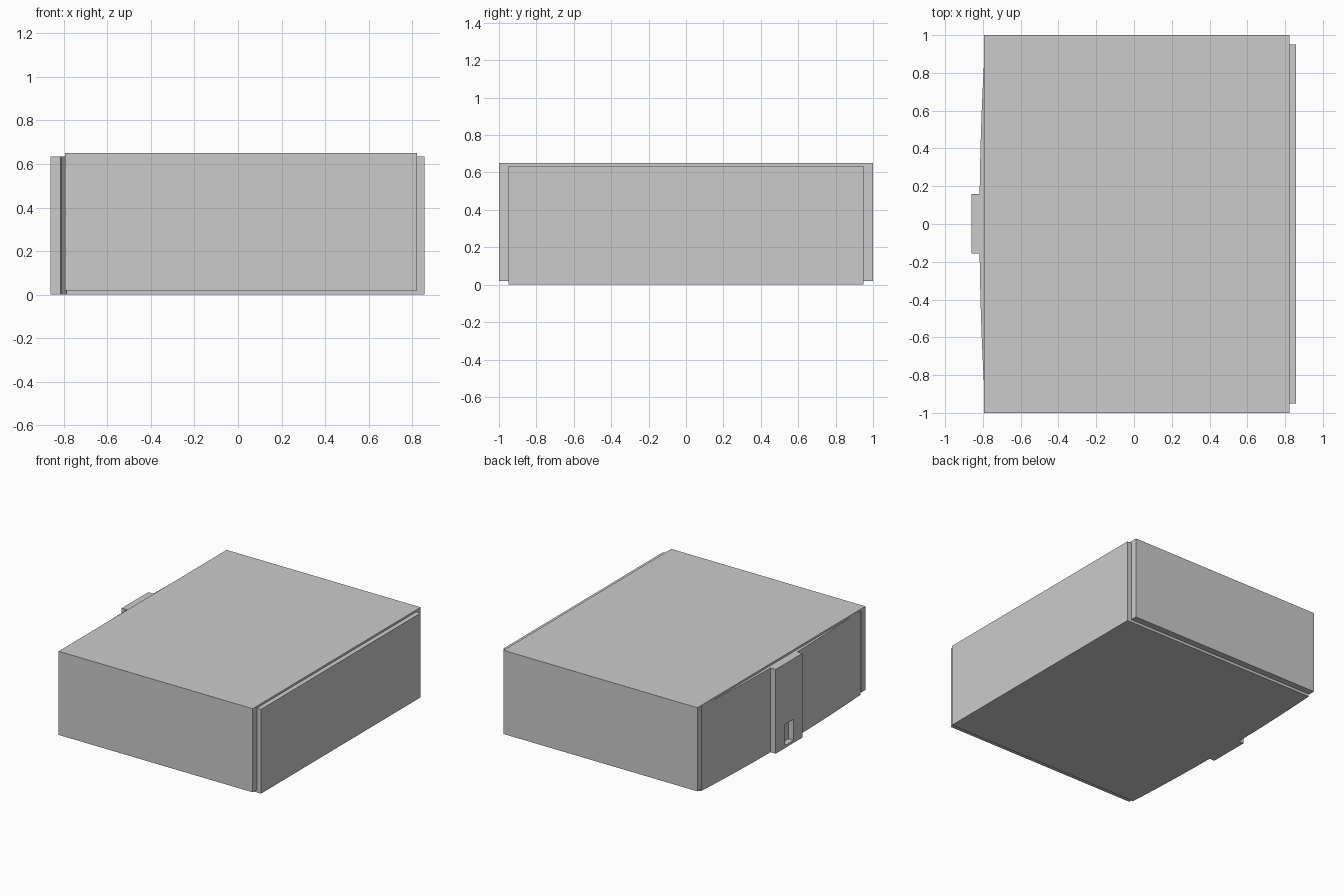
import bpy, bmesh

if "Cube" in bpy.data.objects:
    bpy.data.objects.remove(bpy.data.objects["Cube"])


def prism(name, profile, axis, lo, hi):
    """Extrude a closed 2D profile along the x or z axis."""
    bm = bmesh.new()
    if axis == 'x':
        pts = [(lo, a, b) for a, b in profile]
        move = (hi - lo, 0, 0)
    else:
        pts = [(a, b, lo) for a, b in profile]
        move = (0, 0, hi - lo)
    face = bm.faces.new([bm.verts.new(p) for p in pts])
    ext = bmesh.ops.extrude_face_region(bm, geom=[face])
    verts = [v for v in ext['geom'] if isinstance(v, bmesh.types.BMVert)]
    bmesh.ops.translate(bm, verts=verts, vec=move)
    bmesh.ops.recalc_face_normals(bm, faces=bm.faces)
    mesh = bpy.data.meshes.new(name)
    bm.to_mesh(mesh)
    bm.free()
    obj = bpy.data.objects.new(name, mesh)
    bpy.context.collection.objects.link(obj)
    return obj


def rect(a0, a1, b0, b1):
    return [(a0, b0), (a1, b0), (a1, b1), (a0, b1)]


# Cover: top and two side walls as an upside-down U
W, H, INNER_Y, INNER_Z = 1.0, 0.65, 0.95, 0.635
u_shape = [(-W, 0.02), (-W, H), (W, H), (W, 0.02),
           (INNER_Y, 0.02), (INNER_Y, INNER_Z), (-INNER_Y, INNER_Z), (-INNER_Y, 0.02)]
prism("cover", u_shape, 'x', -0.795, 0.822)

# Body: inner block with flat right end and gently bowed left end
steps = 24
ys = [INNER_Y - 2 * INNER_Y * i / steps for i in range(steps + 1)]
bow = [(-0.818 + 0.033 * y * y, y) for y in ys]
body = prism("body", bow + [(0.857, -INNER_Y), (0.857, INNER_Y)], 'z', 0, INNER_Z)

# Raised strip in the middle of the bowed end
strip = prism("centre_strip", rect(-0.86, -0.805, -0.156, 0.16), 'z', 0, INNER_Z)

# Slot low in the strip
cutter = prism("slot_cutter", rect(-0.9, -0.79, -0.053, 0.047), 'z', 0.02, 0.178)
cutter.hide_render = True
cutter.hide_viewport = True
cutter.display_type = 'WIRE'
mod = strip.modifiers.new("slot", 'BOOLEAN')
mod.operation = 'DIFFERENCE'
mod.solver = 'EXACT'
mod.object = cutter

# Smooth the bowed end, keep corners crisp
bpy.ops.object.select_all(action='DESELECT')
body.select_set(True)
bpy.context.view_layer.objects.active = body
bpy.ops.object.shade_smooth_by_angle()
